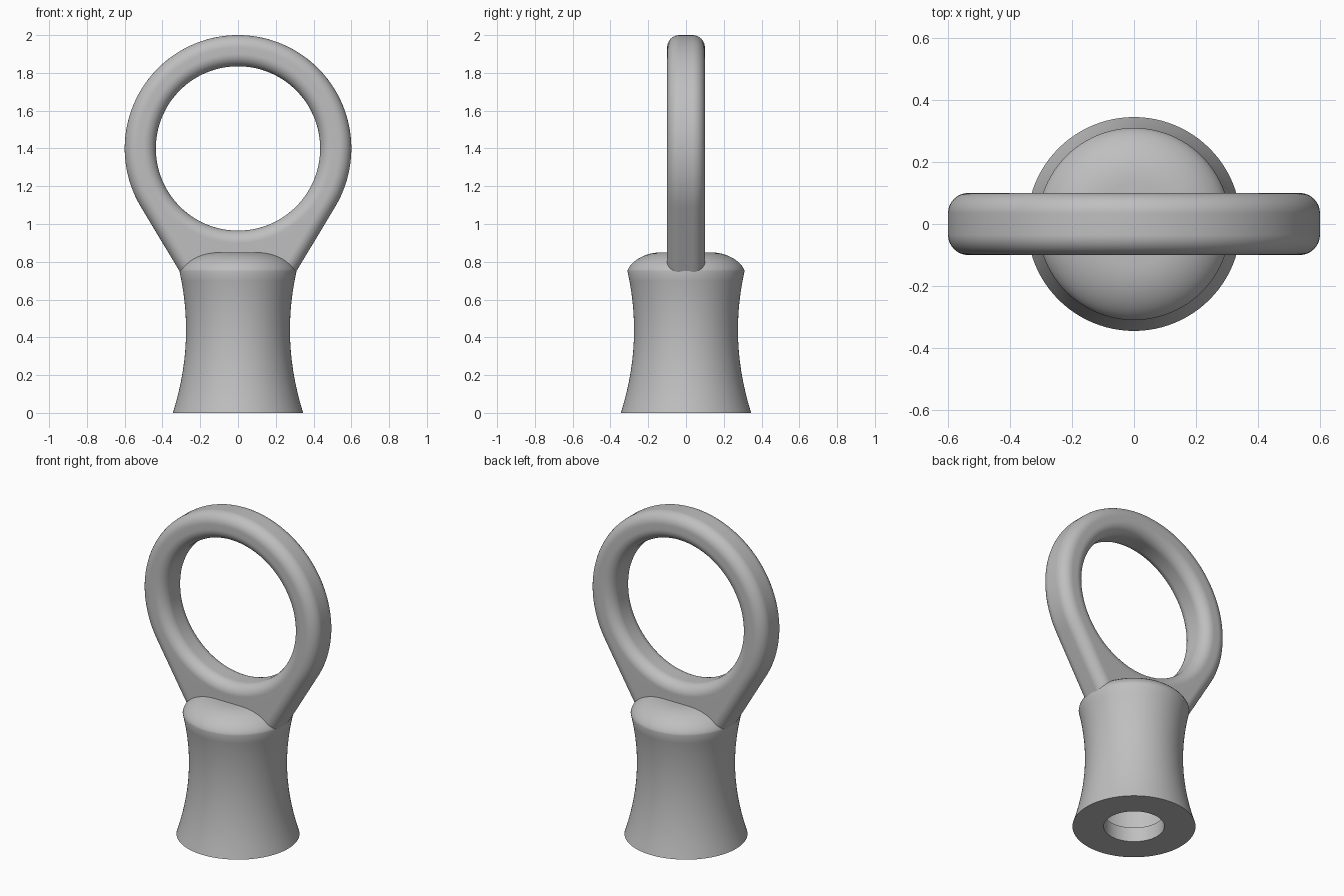
import bpy, bmesh
from math import sin, cos, pi, radians

cube = bpy.data.objects.get("Cube")
if cube:
    bpy.data.objects.remove(cube, do_unlink=True)

steel = bpy.data.materials.new("brushed_grey")
steel.use_nodes = True
grey = (0.52, 0.52, 0.52, 1)
steel.diffuse_color = grey
steel.node_tree.nodes["Principled BSDF"].inputs["Base Color"].default_value = grey


def build(name, rows, close_rows):
    """Skin a closed loop of point rings into a smooth object."""
    bm = bmesh.new()
    rings = [[bm.verts.new(p) for p in row] for row in rows]
    count = len(rings)
    for i in range(count if close_rows else count - 1):
        a, b = rings[i], rings[(i + 1) % count]
        for j in range(len(a)):
            k = (j + 1) % len(a)
            bm.faces.new((a[j], a[k], b[k], b[j]))
    if not close_rows:
        bm.faces.new(rings[0])
        bm.faces.new(rings[-1])
    bmesh.ops.recalc_face_normals(bm, faces=bm.faces)
    mesh = bpy.data.meshes.new(name)
    bm.to_mesh(mesh)
    bm.free()
    mesh.materials.append(steel)
    obj = bpy.data.objects.new(name, mesh)
    bpy.context.collection.objects.link(obj)
    bpy.ops.object.select_all(action='DESELECT')
    obj.select_set(True)
    bpy.context.view_layer.objects.active = obj
    bpy.ops.object.shade_smooth_by_angle(angle=radians(30))
    return obj


# Waisted body with domed top and an undercut bore in the base
SIDES = 96
waist = [(0.345 - 0.07 * (1 - (1 - z / 0.44) ** 2), z)
         for z in (0.44 * i / 8 for i in range(9))]
waist += [(0.275 + 0.035 * t * t, 0.44 + 0.31 * t) for t in (i / 6 for i in range(1, 7))]
dome = [(0.13 + 0.18 * cos(t), 0.75 + 0.1 * sin(t) ** 1.3)
        for t in (pi / 2 * i / 10 for i in range(1, 11))]
bore = [(0.01, 0.4), (0.22, 0.4), (0.22, 0.09), (0.17, 0.09), (0.17, 0)]
profile = bore + waist + dome
build("body", [[(r * cos(2 * pi * j / SIDES), r * sin(2 * pi * j / SIDES), z)
                for j in range(SIDES)] for r, z in profile], False)

# Eye ring: round at the top, tangent shoulders running down into the body
STEPS, CENTRE, OUTER, INNER = 144, 1.4, 0.6, 0.435
HALF, FILLET, DROP = 0.1, 0.065, 0.76
TANGENT = radians(-31)


def outer_radius(angle, inset):
    folded = angle if angle <= pi / 2 else pi - angle
    r = OUTER - inset
    if folded < TANGENT:
        r = min(r / cos(TANGENT - folded), DROP / -sin(folded))
    return r


corner = [(FILLET * (1 - cos(t)), HALF - FILLET + FILLET * sin(t))
          for t in (pi / 2 * i / 8 for i in range(9))]
half_section = [("out", d, y) for d, y in corner] + [("in", d, y) for d, y in reversed(corner)]
section = half_section + [(side, d, -y) for side, d, y in reversed(half_section)]
rows = []
for side, d, y in section:
    row = []
    for j in range(STEPS):
        a = -pi / 2 + 2 * pi * j / STEPS
        r = outer_radius(a, d) if side == "out" else INNER + d
        row.append((r * cos(a), y, CENTRE + r * sin(a)))
    rows.append(row)
eye = build("eye_ring", rows, True)
flat = eye.modifiers.new("even_shading", 'WEIGHTED_NORMAL')
flat.keep_sharp = True
